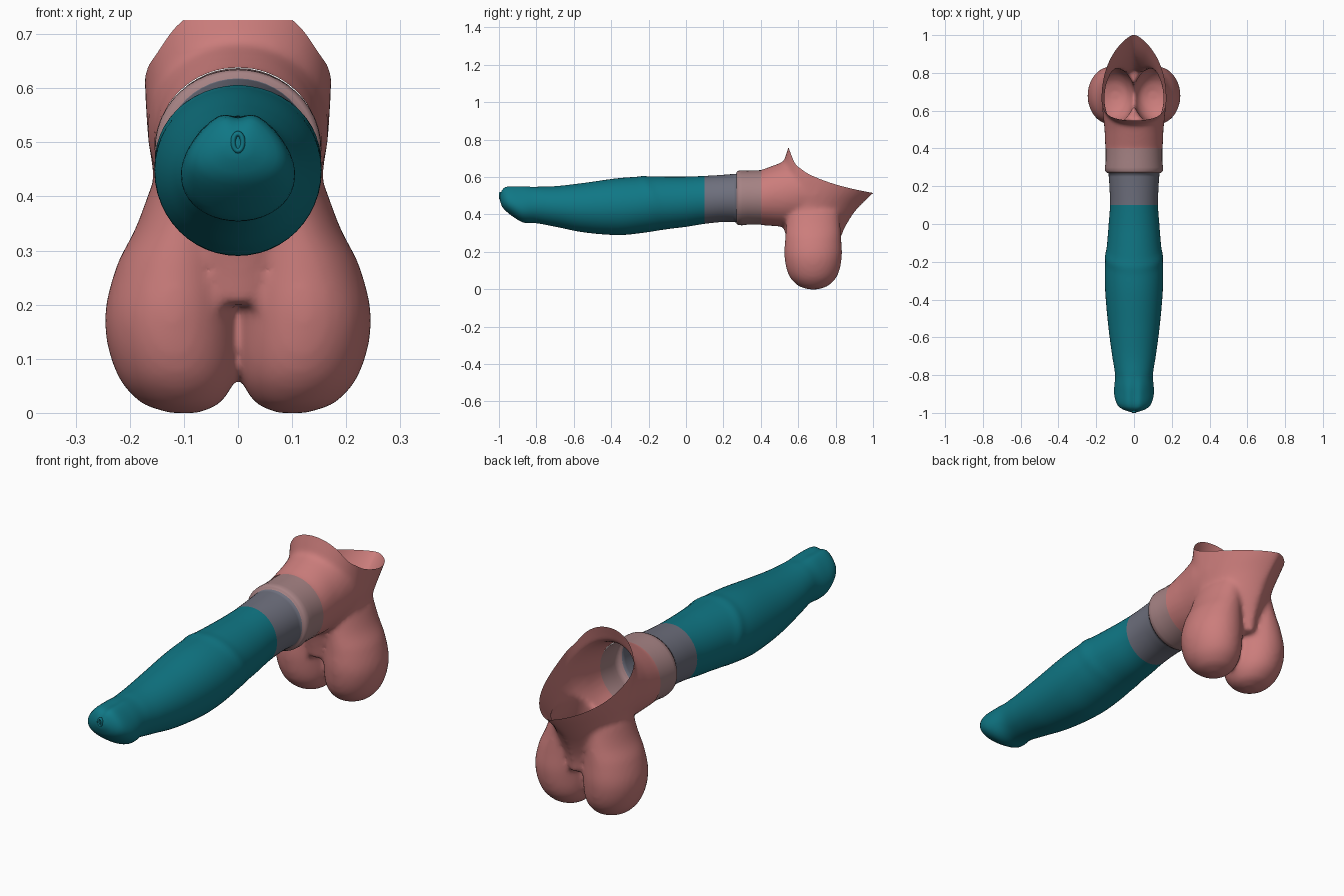
import bpy, bmesh, math

if "Cube" in bpy.data.objects:
    bpy.data.objects.remove(bpy.data.objects["Cube"])


def material(name, rgb):
    m = bpy.data.materials.new(name)
    m.diffuse_color = (*rgb, 1)
    m.use_nodes = True
    m.node_tree.nodes["Principled BSDF"].inputs["Base Color"].default_value = m.diffuse_color
    return m


teal = material("teal", (0.005, 0.185, 0.235))
grey = material("slate_grey", (0.155, 0.16, 0.205))
pale = material("pale_rose", (0.38, 0.225, 0.23))
rose = material("rose", (0.60, 0.205, 0.20))
N = 48


def spline(rows, x):
    """Smooth interpolation of table rows by their first column."""
    i = max(k for k in range(len(rows) - 1) if rows[k][0] <= x or k == 0)
    a, b = rows[i], rows[i + 1]
    p, q = rows[max(i - 1, 0)], rows[min(i + 2, len(rows) - 1)]
    h = b[0] - a[0]
    t = min(max((x - a[0]) / h, 0), 1)
    out = []
    for j in range(1, len(a)):
        m0 = (b[j] - p[j]) / (b[0] - p[0]) * h
        m1 = (q[j] - a[j]) / (q[0] - a[0]) * h
        out.append((2*t**3 - 3*t*t + 1) * a[j] + (t**3 - 2*t*t + t) * m0
                   + (3*t*t - 2*t**3) * b[j] + (t**3 - t*t) * m1)
    return out


def loft(bm, rings, cap_start=True, cap_end=True):
    loops = [[bm.verts.new(p) for p in r] for r in rings]
    faces = []
    for a, b in zip(loops, loops[1:]):
        for i in range(len(a)):
            j = (i + 1) % len(a)
            faces.append(bm.faces.new((a[i], a[j], b[j], b[i])))
    if cap_start:
        faces.append(bm.faces.new(loops[0][::-1]))
    if cap_end:
        faces.append(bm.faces.new(loops[-1]))
    bmesh.ops.recalc_face_normals(bm, faces=faces)
    return faces


def make_object(name, bm, mats):
    me = bpy.data.meshes.new(name)
    bm.to_mesh(me)
    bm.free()
    for m in mats:
        me.materials.append(m)
    for p in me.polygons:
        p.use_smooth = True
    ob = bpy.data.objects.new(name, me)
    bpy.context.collection.objects.link(ob)
    return ob


# Shaft: y, top z, bottom z, half width
profile = [
    (-0.995, 0.515, 0.475, 0.02), (-0.985, 0.54, 0.445, 0.05), (-0.965, 0.556, 0.42, 0.08),
    (-0.92, 0.56, 0.385, 0.098), (-0.87, 0.558, 0.357, 0.103), (-0.8, 0.55, 0.353, 0.1),
    (-0.7, 0.551, 0.335, 0.115), (-0.55, 0.568, 0.305, 0.135), (-0.36, 0.594, 0.29, 0.152),
    (-0.23, 0.602, 0.302, 0.154), (-0.1, 0.602, 0.322, 0.142), (0.0, 0.602, 0.334, 0.134),
    (0.1, 0.606, 0.35, 0.127), (0.2, 0.612, 0.36, 0.13), (0.27, 0.618, 0.358, 0.135)]


def shaft_ring(y, top, bot, hw):
    zc, hz = (top + bot) / 2, (top - bot) / 2
    tip = min(max((-0.78 - y) / 0.12, 0), 1)
    pts = []
    for i in range(N):
        t = 2 * math.pi * i / N
        s = math.sin(t)
        # raised band slanting round the middle of the shaft
        d = y - (-0.23 + 0.065 * (1 - s))
        bump = 1 + 0.045 * math.exp(-(d / 0.025) ** 2) * (0.6 + 0.4 * s)
        x = hw * math.cos(t) * bump * (1 - 0.28 * tip * s)
        z = zc + hz * s * (1 + (bump - 1) * 0.5)
        if s > 0:   # shallow notch on top of the tip
            z -= 0.014 * tip * s * math.exp(-(x / 0.022) ** 2)
        pts.append((x, y, z))
    return pts


ys = [-0.995, -0.992, -0.985, -0.975] + [-0.965 + 0.015 * k for k in range(82)]
ys = [y for y in ys if y < 0.09 or 0.11 < y < 0.26] + [0.1, 0.27]
rings = [shaft_ring(y, *spline(profile, y)) for y in sorted(ys)]
# Collar step behind the grey band
for row in [(0.271, 0.628, 0.349, 0.144), (0.282, 0.634, 0.343, 0.153), (0.3, 0.635, 0.342, 0.154),
            (0.33, 0.634, 0.346, 0.15), (0.405, 0.637, 0.345, 0.15)]:
    rings.append(shaft_ring(*row))
bm = bmesh.new()
for f in loft(bm, rings, True, False):
    y = f.calc_center_median().y
    f.material_index = 0 if y < 0.1 else 1 if y < 0.2701 else 2
shaft = make_object("shaft_and_collar", bm, [teal, grey, pale])

# Small raised oval opening at the tip
bm = bmesh.new()
lip = []
for i in range(20):
    a = 2 * math.pi * i / 20
    lip.append([((0.009 + 0.005 * math.cos(b)) * math.cos(a), -0.993 + 0.007 * math.sin(b),
                 0.5 + (0.016 + 0.005 * math.cos(b)) * math.sin(a))
                for b in (2 * math.pi * k / 8 for k in range(8))])
loft(bm, lip + [lip[0]], False, False)
bmesh.ops.remove_doubles(bm, verts=bm.verts, dist=1e-5)
make_object("tip_opening", bm, [teal])

# Base body: closed volumes merged by a voxel remesh
bm = bmesh.new()
tube = [(0.25, 0.49, 0.152, 0.147), (0.4, 0.49, 0.152, 0.147), (0.5, 0.505, 0.156, 0.169),
        (0.6, 0.525, 0.167, 0.189), (0.7, 0.53, 0.167, 0.2)]
loft(bm, [[(hw * math.cos(a), y, zc + hz * math.sin(a))
           for a in (2 * math.pi * i / N for i in range(N))] for y, zc, hw, hz in tube])

# Rear funnel: z, front y, back y, half width
funnel = [(0.2, 0.55, 0.815, 0.1), (0.28, 0.535, 0.83, 0.13), (0.38, 0.51, 0.88, 0.152),
          (0.45, 0.5, 0.935, 0.158), (0.515, 0.5, 1.005, 0.167), (0.6, 0.5, 1.1, 0.172),
          (0.8, 0.56, 1.3, 0.172)]
rings = []
for k in range(25):
    z = 0.2 + 0.025 * k
    y0, y1, hw = spline(funnel, z)
    ring = []
    for i in range(N):
        a = 2 * math.pi * i / N
        c, s = math.cos(a), math.sin(a)
        x = hw * math.copysign(abs(s) ** (1.5 if c > 0 else 1), s)
        ring.append((x, 0.66 + c * ((y1 - 0.66) if c > 0 else (0.66 - y0)), z))
    rings.append(ring)
loft(bm, rings)

# Two hanging lobes: z, centre x, half width, half depth
lobe = [(0.0, 0.1, 0.03, 0.03), (0.015, 0.105, 0.07, 0.075), (0.07, 0.113, 0.11, 0.128),
        (0.17, 0.121, 0.125, 0.153), (0.27, 0.113, 0.112, 0.15), (0.34, 0.098, 0.092, 0.145),
        (0.42, 0.08, 0.08, 0.14)]
for side in (-1, 1):
    rings = []
    for k in range(29):
        z = 0.015 * k
        cx, rx, ry = spline(lobe, z)
        rings.append([(side * (cx + rx * math.cos(a)), 0.68 + ry * math.sin(a), z)
                      for a in (2 * math.pi * i / N for i in range(N))])
    loft(bm, rings)
solid = make_object("base_solid", bm, [rose])
rm = solid.modifiers.new("merge", 'REMESH')
rm.mode, rm.voxel_size, rm.use_smooth_shade = 'VOXEL', 0.011, True
sm = solid.modifiers.new("soften", 'SMOOTH')
sm.factor, sm.iterations = 0.5, 8
dg = bpy.context.evaluated_depsgraph_get()
merged = bpy.data.meshes.new_from_object(solid.evaluated_get(dg))
bm = bmesh.new()
bm.from_mesh(merged)
bpy.data.objects.remove(solid)

# Open the front at the collar and the rear along the curved rim
rim = [(0.3, 2.2), (0.5, 0.95), (0.57, 0.70), (0.62, 0.64), (0.7, 0.596), (0.83, 0.552),
       (1.0, 0.515), (1.4, 0.45)]


def rim_z(y):
    return spline(rim, y)[0]


def cut(co, no):
    bmesh.ops.bisect_plane(bm, geom=bm.verts[:] + bm.edges[:] + bm.faces[:], dist=1e-6,
                           plane_co=co, plane_no=no, clear_outer=True)


cut((0, 0.4, 0), (0, -1, 0))
for v in bm.verts:
    v.co.z -= rim_z(v.co.y)
cut((0, 0, 0), (0, 0, 1))
for v in bm.verts:
    v.co.z += rim_z(v.co.y)
for f in bm.faces:
    f.material_index = 0
make_object("base_body", bm, [rose])
